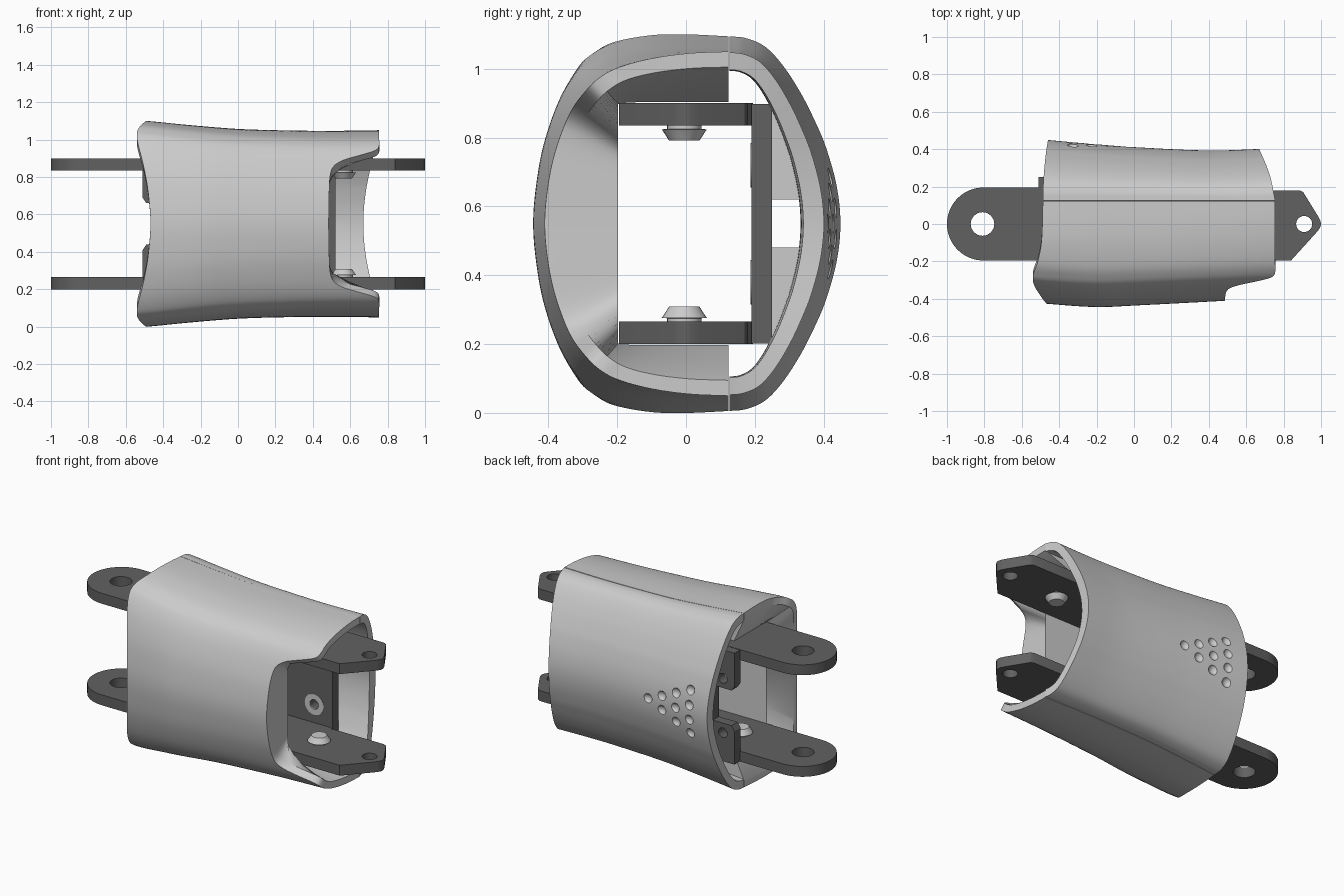
import bpy, bmesh
from math import sin, cos, pi, radians
from mathutils import Matrix, Vector

if "Cube" in bpy.data.objects:
    bpy.data.objects.remove(bpy.data.objects["Cube"])

MID, SEAM = 0.55, 0.125


def curve(pts, x):
    """Smooth interpolation through (key, value) pairs."""
    n = len(pts)
    x = max(pts[0][0], min(pts[-1][0], x))
    i = 0
    while i < n - 2 and x > pts[i + 1][0]:
        i += 1

    def slope(k):
        a, b = pts[max(k - 1, 0)], pts[min(k + 1, n - 1)]
        return (b[1] - a[1]) / (b[0] - a[0])
    (x0, y0), (x1, y1) = pts[i], pts[i + 1]
    w = x1 - x0
    t = (x - x0) / w
    return ((2*t**3 - 3*t*t + 1) * y0 + (t**3 - 2*t*t + t) * w * slope(i)
            + (3*t*t - 2*t**3) * y1 + (t**3 - t*t) * w * slope(i + 1))


def section(half, t):
    """Point (depth, height) on a half profile mirrored to the full arc, t in 0..1."""
    full = half + [(d, -h) for d, h in half[-2::-1]]
    k = t * (len(full) - 1)
    return (curve([(i, p[0]) for i, p in enumerate(full)], k),
            curve([(i, p[1]) for i, p in enumerate(full)], k))


def smooth(ob, angle=30):
    bpy.ops.object.select_all(action='DESELECT')
    ob.select_set(True)
    bpy.context.view_layer.objects.active = ob
    bpy.ops.object.shade_smooth_by_angle(angle=radians(angle))


def finish(name, bm):
    bmesh.ops.recalc_face_normals(bm, faces=bm.faces)
    me = bpy.data.meshes.new(name)
    bm.to_mesh(me)
    bm.free()
    ob = bpy.data.objects.new(name, me)
    bpy.context.collection.objects.link(ob)
    return ob


def loft(name, rings):
    """Bridge closed rings one after another and cap both ends."""
    bm = bmesh.new()
    vr = [[bm.verts.new(p) for p in r] for r in rings]
    n = len(vr[0])
    for a, b in zip(vr, vr[1:]):
        for j in range(n):
            bm.faces.new((a[j], a[(j + 1) % n], b[(j + 1) % n], b[j]))
    bm.faces.new(vr[0])
    bm.faces.new(vr[-1])
    return finish(name, bm)


# Shell dimensions along x
HEIGHT = [(-.54, .553), (-.46, .548), (-.3, .533), (0, .51), (.3, .502), (.5, .5), (.76, .503)]
FRONT = [(-.54, .415), (-.47, .425), (-.2, .443), (0, .435), (.48, .41), (.76, .395)]
BACK = [(-.5, .453), (-.46, .448), (-.2, .425), (0, .41), (.4, .392), (.67, .40), (.76, .405)]
SEC_L = [(0, .99), (.22, 1), (.41, .995), (.61, .957), (.72, .9), (.795, .83), (.88, .67),
         (.95, .44), (.987, .2), (1, 0)]
SEC_R = [(0, .995), (.22, .985), (.43, .955), (.61, .905), (.72, .845), (.8, .76), (.87, .62),
         (.945, .4), (.985, .2), (1, 0)]
SEC_B = [(0, .99), (.15, .98), (.32, .935), (.48, .835), (.64, .69), (.77, .54), (.87, .4), (.965, .2), (1, 0)]
STEPS, NX = 108, 20


def front_point(x, t):
    f = (x + .5) / 1.25
    (da, ha), (db, hb) = section(SEC_L, t), section(SEC_R, t)
    d, h = da + (db - da) * f, ha + (hb - ha) * f
    return Vector((x, SEAM - .001 - d * (curve(FRONT, x) + SEAM), MID + h * curve(HEIGHT, x)))


# Front shell: thick cover with a box-shaped pocket, rimmed and scooped at both ends
END_L = [(0, -.487), (.4, -.495), (.6, -.515), (.74, -.54), (.83, -.535), (.93, -.50), (1, -.468)]
END_R = [(0, .755), (.65, .755), (.73, .755), (.78, .735), (.82, .65), (.86, .55), (.9, .50), (1, .485)]
POCKET = [(0, SEAM - .001, .353), (.4, -.15, .353), (.46, -.197, .35), (1, -.197, 0)]
rings = []
for i in range(STEPS + 1):
    t = i / STEPS
    d = section(SEC_L, t)[0]
    xl, xr = curve(END_L, d), curve(END_R, d)
    ring = [front_point(xl + (xr - xl) * j / NX, t) for j in range(NX + 1)]
    u = 1 - abs(2 * t - 1)
    for a, b in zip(POCKET, POCKET[1:]):
        if u <= b[0]:
            k = (u - a[0]) / (b[0] - a[0])
            y, h = a[1] + (b[1] - a[1]) * k, a[2] + (b[2] - a[2]) * k
            break
    z = MID + (h if t <= .5 else -h)

    def rim(p):
        v = Vector((p.x, y, z)) - p
        return p + v.normalized() * .045
    ring.append(rim(ring[NX]))
    ring += [Vector((x, y, z)) for x in (.485, .25, 0, -.2, -.42)]
    ring.append(rim(ring[0]))
    rings.append(ring)
smooth(loft("front_shell", rings))


# Back shell: thin cover of even wall thickness
def back_point(x, t, wall=0):
    d, h = section(SEC_B, t)
    return Vector((x, SEAM + .001 + d * (curve(BACK, x) - SEAM - wall),
                   MID + h * (curve(HEIGHT, x) - wall * .85)))


rings = []
for i in range(STEPS + 1):
    t = i / STEPS
    d = section(SEC_B, t)[0]
    xl = -.487 + .027 * d ** 2
    xr = curve([(0, .755), (.5, .725), (1, .67)], d)
    xs = [xl + (xr - xl) * j / NX for j in range(NX + 1)]
    rings.append([back_point(x, t) for x in xs] + [back_point(x, t, .06) for x in xs[::-1]])
back = loft("back_shell", rings)

# Triangle of round dimples pressed into the back shell
bm = bmesh.new()
for col in range(4):
    for row in range(4 - col):
        h = (row - (3 - col) / 2) * .093
        x = -.325 + col * .1
        # slide along the profile until the height matches
        p = min((back_point(x, k / 400) for k in range(401)), key=lambda q: abs(q.z - MID - h))
        bmesh.ops.create_uvsphere(bm, u_segments=16, v_segments=10, radius=.034,
                                  matrix=Matrix.Translation((x, p.y + .017, p.z)))
cutter = finish("dimple_cutter", bm)
cutter.hide_render = True
mod = back.modifiers.new("dimples", 'BOOLEAN')
mod.operation, mod.object, mod.solver = 'DIFFERENCE', cutter, 'EXACT'
bpy.context.view_layer.objects.active = back
bpy.ops.object.modifier_apply(modifier="dimples")
bpy.data.objects.remove(cutter)
smooth(back)

# Flat dark sheet parts cut from outlines with holes
dark = bpy.data.materials.new("dark_grey")
dark.diffuse_color = (.12, .12, .12, 1)
dark.use_nodes = True
dark.node_tree.nodes["Principled BSDF"].inputs["Base Color"].default_value = dark.diffuse_color


def arc(cx, cy, r, a0=0, a1=360, n=32):
    return [(cx + r * cos(radians(a0 + (a1 - a0) * i / n)),
             cy + r * sin(radians(a0 + (a1 - a0) * i / n))) for i in range(n + (abs(a1 - a0) < 360))]


def sheet(name, loops, thick, loc, rot=0):
    cu = bpy.data.curves.new(name, 'CURVE')
    cu.dimensions, cu.fill_mode, cu.extrude = '2D', 'BOTH', thick / 2
    for pts in loops:
        sp = cu.splines.new('POLY')
        sp.points.add(len(pts) - 1)
        for p, (x, y) in zip(sp.points, pts):
            p.co = (x, y, 0, 1)
        sp.use_cyclic_u = True
    ob = bpy.data.objects.new(name, cu)
    ob.location, ob.rotation_euler.x = loc, rot
    bpy.context.collection.objects.link(ob)
    bpy.ops.object.select_all(action='DESELECT')
    ob.select_set(True)
    bpy.context.view_layer.objects.active = ob
    bpy.ops.object.convert(target='MESH')
    ob = bpy.context.object
    ob.data.materials.clear()
    ob.data.materials.append(dark)
    smooth(ob)


arm = arc(-.805, 0, .195, 90, 270) + [(.84, -.195), (.985, -.035), (.997, -.015), (1, 0),
                                      (.997, .015), (.985, .04), (.905, .17), (.885, .18), (.52, .18), (.5, .195)]
for label, z in (("lower", .2325), ("upper", .8675)):
    sheet(label + "_arm_plate", [arm, arc(-.81, 0, .063), arc(.91, 0, .043)], .065, (0, 0, z))

web = [(-.51, .202), (.52, .202), (.52, .898), (-.51, .898), (-.51, .69), (-.49, .66),
       (-.36, .66), (-.36, .44), (-.49, .44), (-.51, .41)]
sheet("back_web_plate", [web] + [arc(x, z, .03) for x in (.395, -.43) for z in (.38, .72)],
      .06, (0, .22, 0), pi / 2)


# Turned parts: rivets and nearly flush washers
def lathe(name, prof, matrix, closed=False):
    n = 28
    bm = bmesh.new()
    rows = [[bm.verts.new(matrix @ Vector((r * cos(2*pi*i/n), r * sin(2*pi*i/n), h)))
             for i in range(n)] for r, h in prof]
    for a, b in zip(rows, rows[1:] + rows[:1] if closed else rows[1:]):
        for i in range(n):
            bm.faces.new((a[i], a[(i + 1) % n], b[(i + 1) % n], b[i]))
    if not closed:
        bm.faces.new(rows[0])
        bm.faces.new(rows[-1])
    smooth(finish(name, bm))


for x in (.565, -.38):
    for z, flip in ((.265, 0), (.835, pi)):
        lathe("rivet", [(.05, -.01), (.05, .01), (.066, .011), (.062, .016), (.044, .044)],
              Matrix.Translation((x, -.005, z)) @ Matrix.Rotation(flip, 4, 'X'))
for z in (.38, .72):
    lathe("washer", [(.03, -.004), (.065, -.004), (.065, .002), (.03, .002)],
          Matrix.Translation((.395, .19, z)) @ Matrix.Rotation(pi / 2, 4, 'X'), True)

# Mounting blocks between the web plate and the back shell, trimmed to its curve
block = [(.25, .07), (.345, .07), (.335, .15), (.315, .22), (.275, .3), (.25, .335)]
for side in (1, -1):
    for x in (.34, -.22):
        loft("mounting_block", [[(x + e, y, MID + side * h) for y, h in block] for e in (-.12, .12)])
